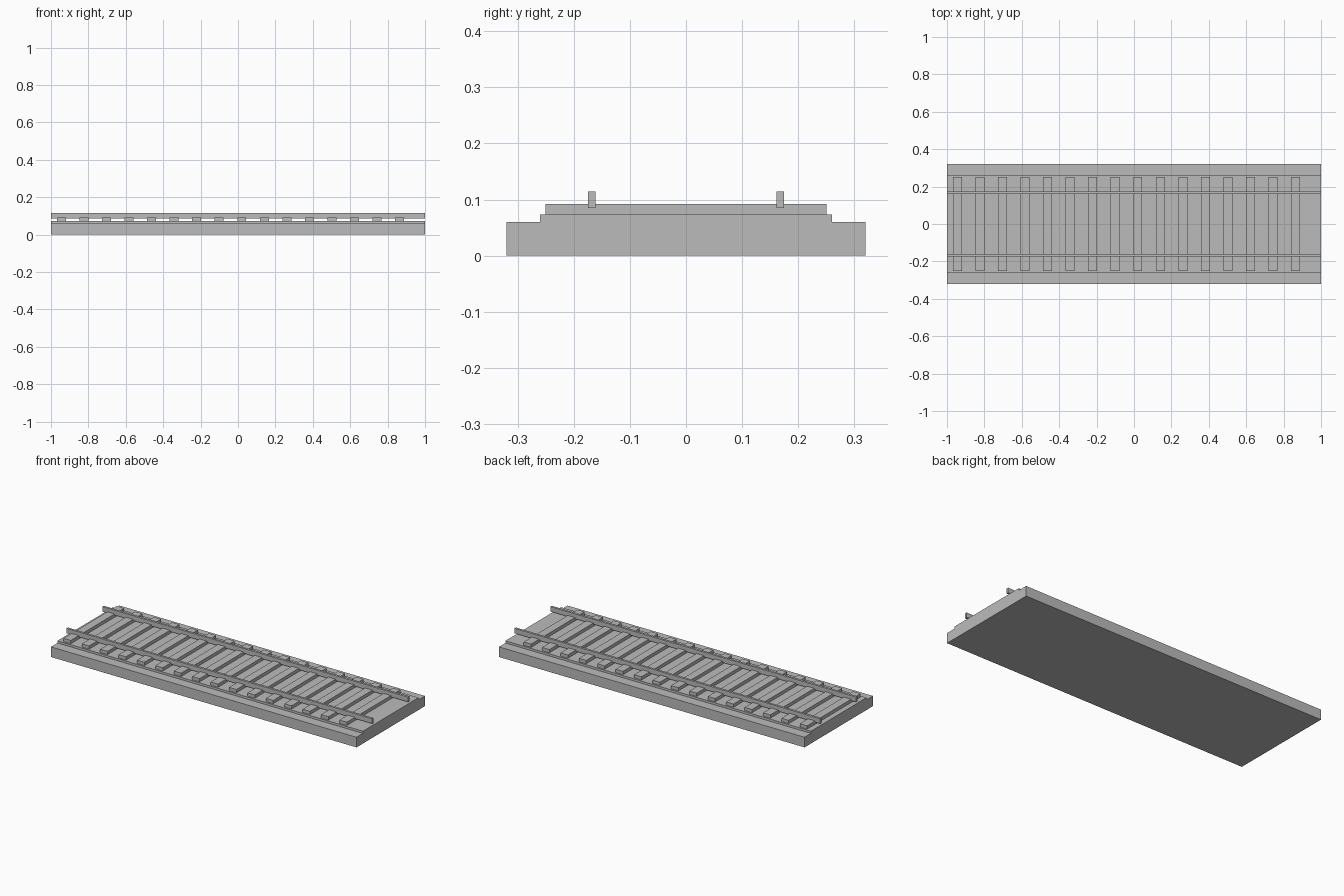
import bpy

if "Cube" in bpy.data.objects:
    bpy.data.objects.remove(bpy.data.objects["Cube"])

# Single flat colour
grey = bpy.data.materials.new("stone grey")
grey.diffuse_color = (0.5, 0.5, 0.5, 1)
grey.use_nodes = True
grey.node_tree.nodes["Principled BSDF"].inputs["Base Color"].default_value = grey.diffuse_color


def box(name, x, y, z):
    """Box spanning the (min, max) ranges given for each axis."""
    verts = [(a, b, c) for a in x for b in y for c in z]
    faces = [(0, 1, 3, 2), (4, 6, 7, 5), (0, 4, 5, 1),
             (2, 3, 7, 6), (0, 2, 6, 4), (1, 5, 7, 3)]
    mesh = bpy.data.meshes.new(name)
    mesh.from_pydata(verts, [], faces)
    mesh.materials.append(grey)
    obj = bpy.data.objects.new(name, mesh)
    bpy.context.collection.objects.link(obj)
    return obj


# Ground slab and the raised ballast bed on it
box("base_slab", (-1, 1), (-0.32, 0.32), (0, 0.06))
box("ballast_bed", (-1, 1), (-0.26, 0.26), (0.06, 0.073))

# Row of sleepers, starting close to the left end
for i in range(16):
    cx = -0.944 + i * 0.1205
    box(f"sleeper_{i + 1}", (cx - 0.024, cx + 0.024), (-0.25, 0.25), (0.073, 0.0925))

# Pair of rails, sunk slightly into the sleepers
for side, cy in (("front", -0.168), ("back", 0.168)):
    box(f"{side}_rail", (-1, 1), (cy - 0.0065, cy + 0.0065), (0.085, 0.114))
